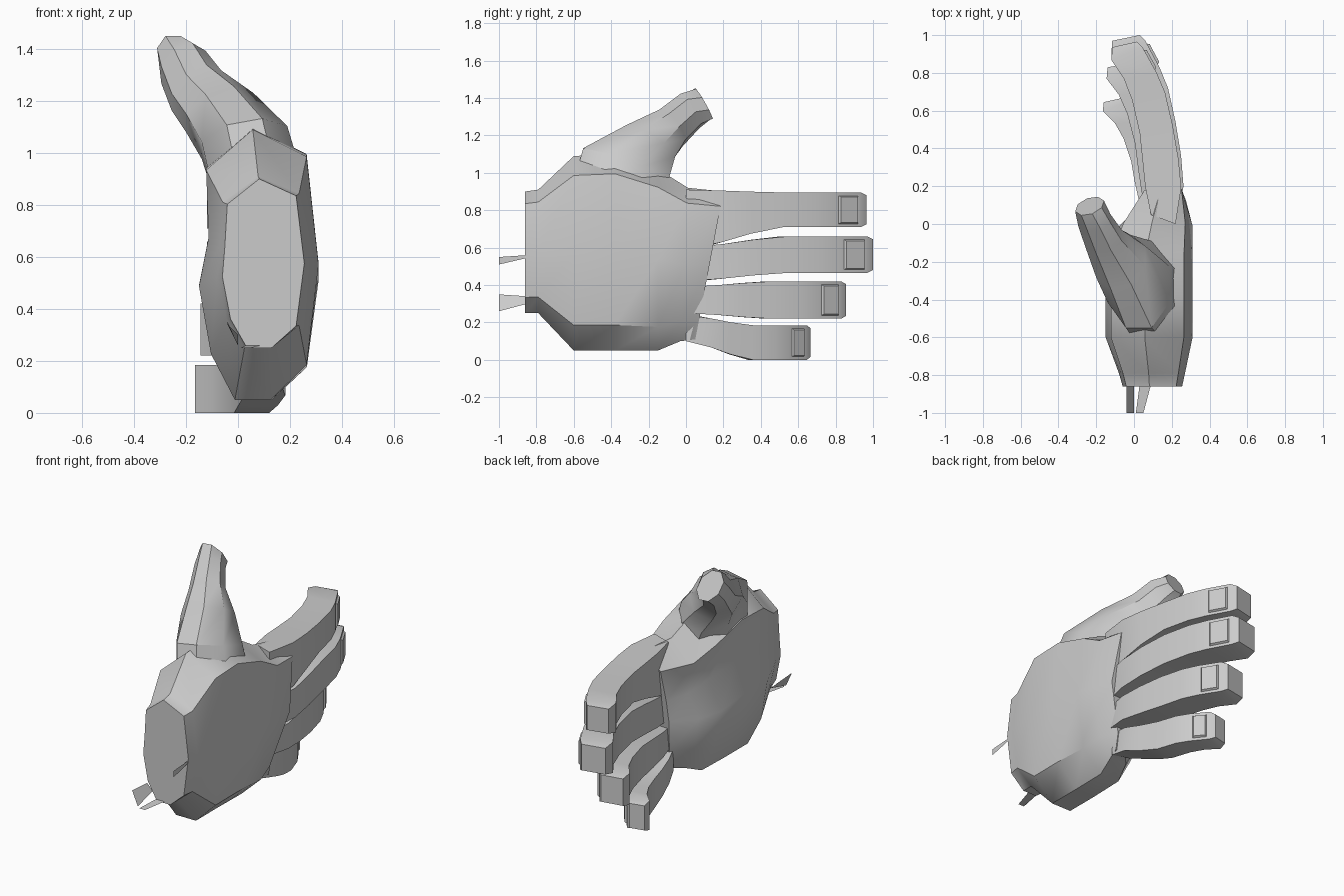
import bpy, bmesh, math
from mathutils import Vector

cube = bpy.data.objects.get("Cube")
if cube:
    bpy.data.objects.remove(cube, do_unlink=True)

grey = bpy.data.materials.new("plain_grey")
grey.use_nodes = True
tint = (0.6, 0.6, 0.6, 1)
grey.diffuse_color = tint
grey.node_tree.nodes["Principled BSDF"].inputs["Base Color"].default_value = tint


def finish(name, bm, angle=32):
    """Turn a bmesh into a shaded object."""
    mesh = bpy.data.meshes.new(name)
    bm.to_mesh(mesh)
    bm.free()
    mesh.materials.append(grey)
    obj = bpy.data.objects.new(name, mesh)
    bpy.context.collection.objects.link(obj)
    bpy.ops.object.select_all(action="DESELECT")
    obj.select_set(True)
    bpy.context.view_layer.objects.active = obj
    bpy.ops.object.shade_smooth_by_angle(angle=math.radians(angle))
    return obj


def loft(rings):
    """Skin a list of equal rings and cap both ends."""
    bm = bmesh.new()
    loops = [[bm.verts.new(p) for p in ring] for ring in rings]
    for low, high in zip(loops, loops[1:]):
        for i in range(len(low)):
            j = (i + 1) % len(low)
            bm.faces.new((low[i], low[j], high[j], high[i]))
    bm.faces.new(loops[0])
    bm.faces.new(loops[-1])
    bmesh.ops.recalc_face_normals(bm, faces=bm.faces)
    return bm


# Palm: one outline stretched to each station
# (y, palm x, back x, bottom z, top z, hollow, forward slant towards the index side)
stations = [
    (-0.86, -0.06, 0.255, 0.25, 0.90, 0.03, 0),
    (-0.79, -0.08, 0.27, 0.25, 0.91, 0.03, 0),
    (-0.60, -0.15, 0.31, 0.05, 1.09, 0.08, 0),
    (-0.38, -0.15, 0.31, 0.05, 1.10, 0.14, 0),
    (-0.15, -0.14, 0.31, 0.05, 1.02, 0.20, 0),
    (-0.03, -0.08, 0.31, 0.10, 0.92, 0.18, 0.04),
    (0.05, 0.04, 0.275, 0.11, 0.90, 0.0, 0.15),
]


def palm_ring(y, x0, x1, z0, z1, hollow, slant):
    outline = [(0.3, 0), (0.6, 0), (0.9 - 2 * slant, 0.13), (1, 0.5), (0.9, 0.9), (0.45, 1),
               (0.06, 0.85), (hollow, 0.6), (0, 0.42), (0.1, 0.17)]
    return [(x0 + u * (x1 - x0), y + slant * v, z0 + v * (z1 - z0)) for u, v in outline]


finish("palm", loft([palm_ring(*s) for s in stations]), 38)

# Fingers: shared curl as (back reach, back x, palm reach, palm x)
curl = [(0, 0.22, 0.05, 0.09), (0.2, 0.25, 0.2, 0.06), (0.36, 0.235, 0.35, 0.045),
        (0.54, 0.205, 0.5, 0.03), (0.72, 0.165, 0.68, -0.01),
        (0.83, 0.12, 0.8, -0.055), (0.97, 0.045, 0.9, -0.12), (1, 0.015, 0.97, -0.115)]


def finger(name, reach, back_shift, palm_shift, root, tip):
    rings = []
    for out_t, out_x, in_t, in_x in curl:
        blend = min(1, max(0, out_t - 0.1) / 0.4) ** 0.8
        trim = 0.015 if out_t == 1 else 0
        low = root[0] + (tip[0] - root[0]) * blend + trim
        high = root[1] + (tip[1] - root[1]) * blend - trim
        ease = min(1, 0.6 + out_t)
        back = (out_x + back_shift * ease, out_t * reach)
        front = (in_x + palm_shift * ease, in_t * reach)
        rings.append([(*back, low), (*back, high), (*front, high), (*front, low)])
    bm = loft(rings)
    # Raised nail on the last long back face
    bm.faces.ensure_lookup_table()
    nail = bm.faces[(len(curl) - 3) * 4]
    bmesh.ops.inset_individual(bm, faces=[nail], thickness=0.025, depth=0)
    bmesh.ops.inset_individual(bm, faces=[nail], thickness=0.01, depth=0.012)
    finish(name, bm)


finger("index_finger", 0.965, 0, 0, (0.59, 0.91), (0.71, 0.895))
finger("middle_finger", 1.0, 0.015, 0, (0.42, 0.60), (0.465, 0.66))
finger("ring_finger", 0.855, -0.02, -0.025, (0.25, 0.39), (0.22, 0.42))
finger("little_finger", 0.665, -0.085, -0.045, (0.10, 0.24), (0.0, 0.185))

# Thumb: rings given by a centre and two half axes
thumb_path = [
    ((0.08, -0.36, 0.86), (0, -0.26, 0.02), (0.18, 0, 0)),
    ((0.025, -0.32, 1.04), (0, -0.23, 0.08), (0.165, 0, 0.03)),
    ((-0.07, -0.20, 1.155), (0, -0.13, 0.085), (0.13, 0.03, 0.04)),
    ((-0.16, -0.08, 1.24), (0, -0.07, 0.08), (0.095, 0.02, 0.045)),
    ((-0.21, 0.02, 1.33), (0, -0.055, 0.08), (0.085, 0.01, 0.03)),
    ((-0.235, 0.095, 1.37), (-0.015, -0.045, 0.08), (0.07, 0.01, 0)),
]
rings = []
for centre, a, b in thumb_path:
    ring = []
    for k in range(8):
        t = math.pi * (k + 0.5) / 4
        ring.append(Vector(centre) + 1.08 * (Vector(a) * math.cos(t) + Vector(b) * math.sin(t)))
    rings.append(ring)
finish("thumb", loft(rings), 36)


# Loose slivers trailing from the wrist
def sliver(name, points):
    bm = bmesh.new()
    bm.faces.new([bm.verts.new(p) for p in points])
    finish(name, bm)


sliver("wrist_sliver_back", [(0.25, -0.85, 0.56), (0.25, -0.85, 0.545),
                             (0.25, -1, 0.51), (0.25, -1, 0.55)])
sliver("wrist_sliver_low", [(0.03, -0.85, 0.26), (0.09, -0.85, 0.26),
                            (0.05, -1, 0.25), (0.01, -1, 0.25)])
sliver("wrist_sliver_palm", [(-0.04, -0.85, 0.34), (0.0, -0.85, 0.30),
                             (0.0, -1, 0.26), (-0.04, -1, 0.35)])
